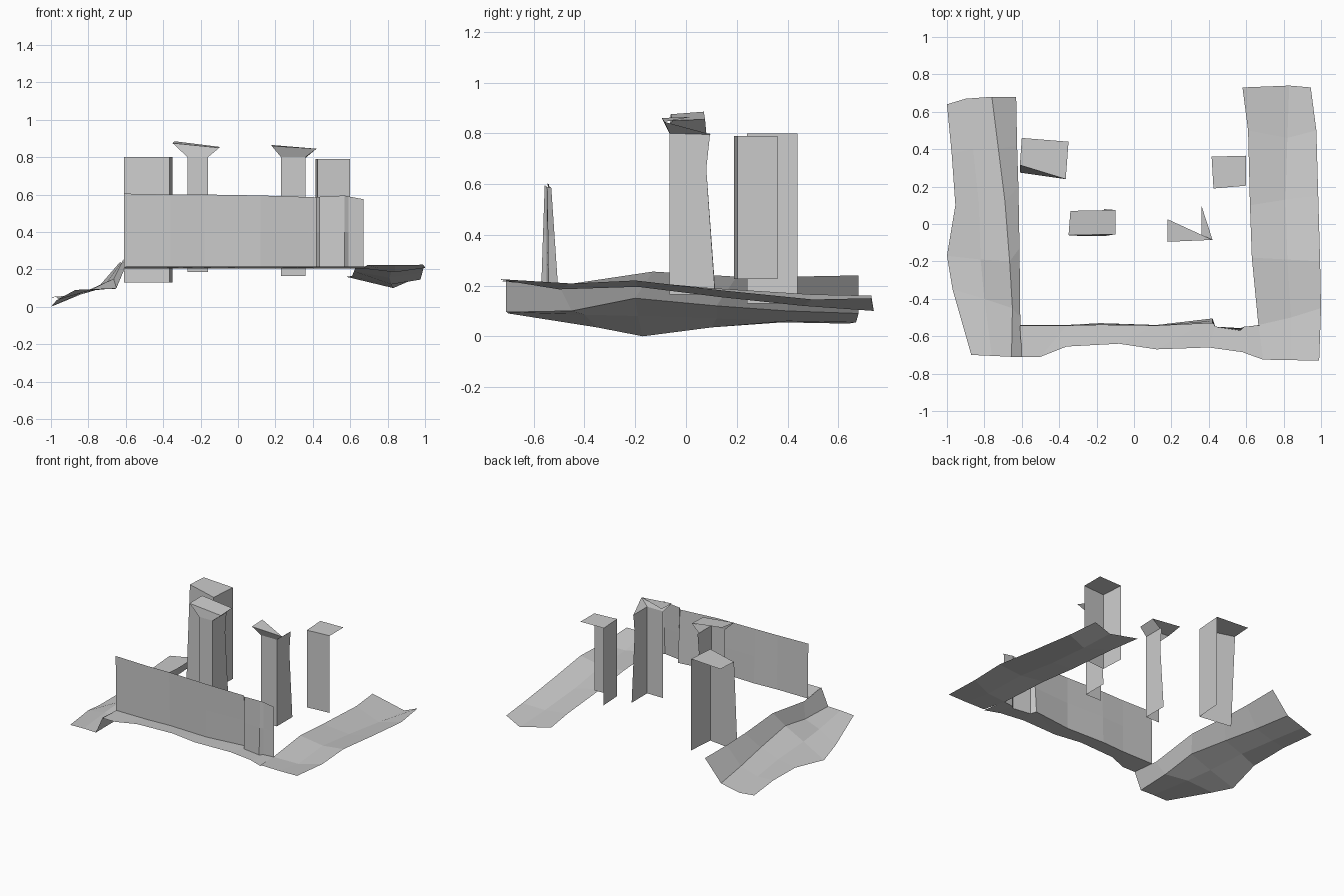
import bpy


def sheet(name, rows):
    """Open flat-shaded quad sheet lofted through equal-length rows of points."""
    n = len(rows[0])
    verts = [p for r in rows for p in r]
    faces = [(i * n + j, i * n + j + 1, (i + 1) * n + j + 1, (i + 1) * n + j)
             for i in range(len(rows) - 1) for j in range(n - 1)]
    return polys(name, verts, faces)


def polys(name, verts, faces):
    me = bpy.data.meshes.new(name)
    me.from_pydata(verts, [], faces)
    me.update()
    ob = bpy.data.objects.new(name, me)
    bpy.context.collection.objects.link(ob)
    return ob


# Left bank: outer edge, middle, crease, steep inner lip
sheet("left_bank", [
    [(-.87, -.70, .09), (-.76, -.705, .095), (-.655, -.71, .095), (-.60, -.71, .22)],
    [(-.97, -.35, .035), (-.80, -.40, .085), (-.65, -.45, .10), (-.608, -.50, .20)],
    [(-1.0, -.17, .0), (-.82, -.19, .08), (-.665, -.20, .15), (-.612, -.13, .255)],
    [(-.955, .10, .035), (-.83, .12, .07), (-.69, .12, .12), (-.618, .20, .235)],
    [(-.975, .38, .055), (-.86, .40, .06), (-.725, .40, .10), (-.625, .42, .235)],
    [(-1.0, .64, .05), (-.90, .67, .055), (-.76, .68, .09), (-.63, .68, .24)],
])

# Right bank: shallow trough falling toward the back
sheet("right_bank", [
    [(.69, -.725, .222), (.84, -.728, .222), (.99, -.73, .225)],
    [(.665, -.54, .205), (.84, -.50, .185), (1.0, -.45, .208)],
    [(.63, -.18, .215), (.82, -.19, .195), (.995, -.20, .22)],
    [(.62, .10, .19), (.81, .13, .155), (.985, .15, .18)],
    [(.61, .50, .165), (.82, .46, .12), (.975, .50, .145)],
    [(.58, .73, .16), (.83, .74, .10), (.945, .73, .15)],
])

# Front ledge joins the two banks at the foot of the wall
wall_foot = [(-.61, -.54), (-.36, -.54), (-.18, -.53), (.12, -.54), (.42, -.505),
             (.435, -.55), (.57, -.57), (.59, -.55), (.67, -.54)]
ledge_edge = [(-.60, -.71), (-.50, -.71), (-.36, -.655), (-.08, -.64), (.12, -.67),
              (.40, -.66), (.58, -.685), (.62, -.70), (.69, -.725)]
sheet("front_ledge", [
    [(x, y, .215) for x, y in ledge_edge],
    [(x, y, .205) for x, y in wall_foot],
])

# Front wall: thin folded panel leaning slightly
wall_top = [.605, .60, .60, .595, .585, .588, .595, .59, .575]
rows = []
for t in (0, .5, 1):
    rows.append([(x, y + t * (-.548 - y) * .6, .205 + t * (h - .205))
                 for (x, y), h in zip(wall_foot, wall_top)])
sheet("front_wall", rows)


def block(name, top, foot, height, base):
    """Pillar with two walls and a flat cap; the first three corners carry the walls."""
    v = [(x, y, height) for x, y in top] + [(x, y, base) for x, y in foot]
    return polys(name, v, [(0, 1, 2, 3), (4, 5, 1, 0), (5, 6, 2, 1)])


# Plain rear pillars, open on the two hidden sides
block("rear_left_pillar",
      [(-.61, .315), (-.365, .24), (-.35, .44), (-.60, .46)],
      [(-.61, .275), (-.365, .24), (-.35, .44)], .80, .13)
block("rear_right_pillar",
      [(.415, .36), (.425, .19), (.60, .205), (.60, .365)],
      [(.415, .36), (.425, .19), (.60, .205)], .79, .225)


def shaft(name, x0, x1, base):
    """Two-sided column shaft, flaring backward at the foot."""
    return sheet(name, [[(x0, -.065, z), (x1, -.065, z), (x1, yb, z)]
                        for z, yb in ((base, .115), (.66, .08), (.80, .095))])


# Front columns with flared capitals
shaft("front_left_shaft", -.27, -.16, .185)
polys("front_left_capital",
      [(-.35, -.06, .875), (-.10, -.055, .85), (-.10, .075, .855), (-.34, .07, .885),
       (-.27, -.065, .80), (-.16, -.065, .80), (-.16, .08, .80)],
      [(0, 1, 2, 3), (4, 5, 1, 0), (5, 6, 2, 1)])

# Broken right capital: only a triangle of its top survives
shaft("front_right_shaft", .23, .36, .165)
polys("front_right_capital",
      [(.18, -.095, .86), (.42, -.085, .845), (.18, .025, .865),
       (.23, -.065, .80), (.36, -.065, .80), (.36, .10, .795)],
      [(0, 1, 2), (3, 4, 1, 0), (4, 5, 1)])
